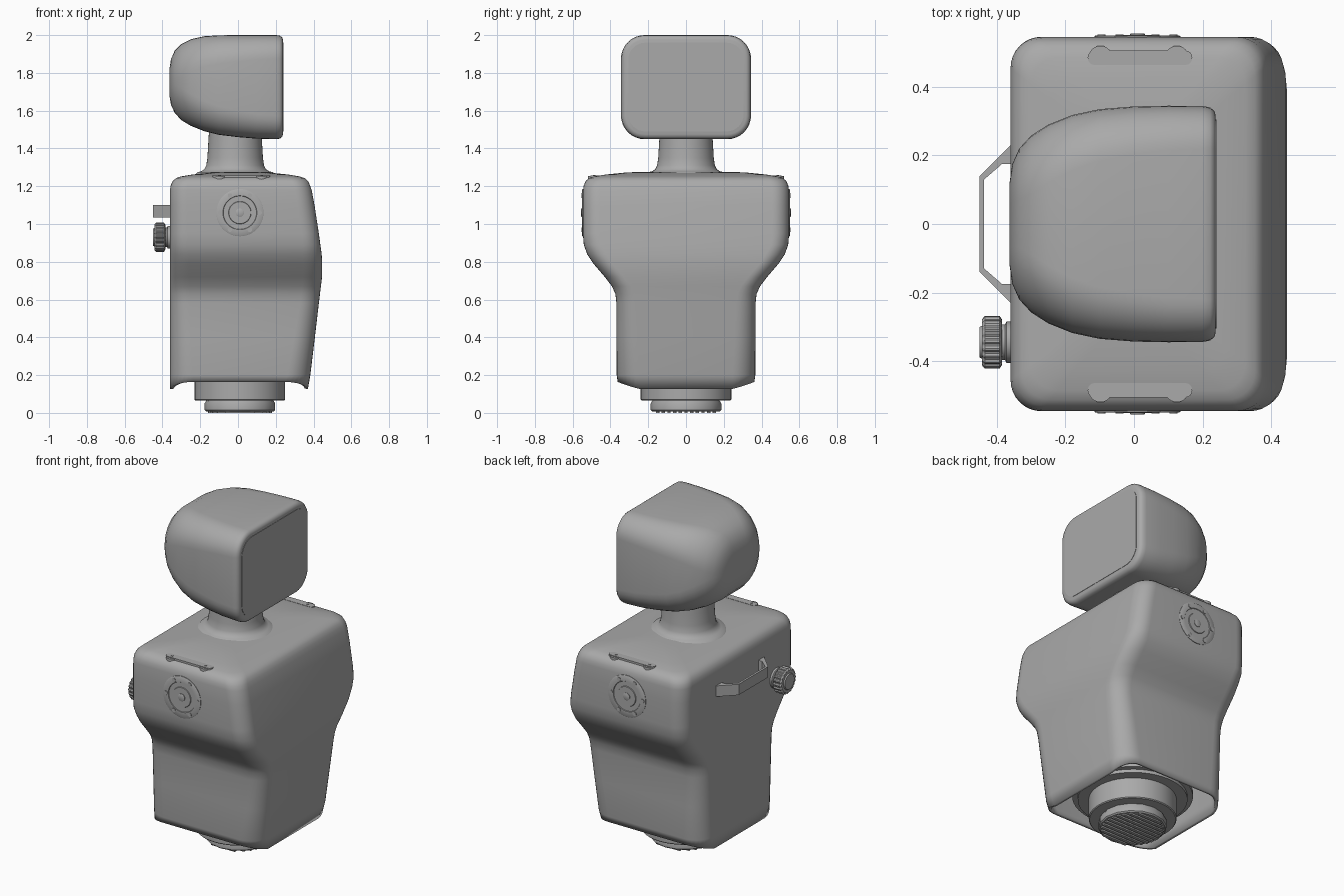
import bpy, bmesh, math
from mathutils import Matrix, Vector

if "Cube" in bpy.data.objects:
    bpy.data.objects.remove(bpy.data.objects["Cube"])

grey = bpy.data.materials.new("plain grey")
grey.use_nodes = True
grey.diffuse_color = (0.4, 0.4, 0.4, 1)
grey.node_tree.nodes["Principled BSDF"].inputs["Base Color"].default_value = (0.4, 0.4, 0.4, 1)


def finish(name, bm, angle=35):
    bmesh.ops.recalc_face_normals(bm, faces=bm.faces)
    mesh = bpy.data.meshes.new(name)
    bm.to_mesh(mesh)
    bm.free()
    obj = bpy.data.objects.new(name, mesh)
    bpy.context.collection.objects.link(obj)
    mesh.materials.append(grey)
    bpy.ops.object.select_all(action='DESELECT')
    obj.select_set(True)
    bpy.context.view_layer.objects.active = obj
    bpy.ops.object.shade_smooth_by_angle(angle=math.radians(angle))
    return obj


def rounded_rect(u0, u1, v0, v1, r, n=8):
    """Outline with n segments on each round corner."""
    pts = []
    corners = [(u1 - r, v1 - r), (u0 + r, v1 - r), (u0 + r, v0 + r), (u1 - r, v0 + r)]
    for k, (u, v) in enumerate(corners):
        for i in range(n + 1):
            a = math.pi / 2 * (k + i / n)
            pts.append((u + r * math.cos(a), v + r * math.sin(a)))
    return pts


def loft(bm, rings, cap_start=True, cap_end=True):
    rows = [[bm.verts.new(p) for p in ring] for ring in rings]
    n = len(rows[0])
    for a, b in zip(rows, rows[1:]):
        for i in range(n):
            bm.faces.new((a[i], a[(i + 1) % n], b[(i + 1) % n], b[i]))
    if cap_start:
        bm.faces.new(rows[0])
    if cap_end:
        bm.faces.new(rows[-1])


def turned(name, profile, origin, axis=(0, 0, 1), n=48, ribs=0):
    """Lathe (radius, height) pairs along an axis; ribs give a grip edge."""
    bm = bmesh.new()
    rings = []
    for r, h in profile:
        ring = []
        for i in range(n):
            a = math.tau * i / n
            rr = r * (0.93 if ribs and i % 4 > 1 else 1)
            ring.append((rr * math.cos(a), rr * math.sin(a), h))
        rings.append(ring)
    loft(bm, rings)
    turn = Vector((0, 0, 1)).rotation_difference(Vector(axis)).to_matrix().to_4x4()
    bm.transform(Matrix.Translation(origin) @ turn)
    return finish(name, bm)


def slab(name, outline, z0, z1):
    bm = bmesh.new()
    loft(bm, [[(x, y, z) for x, y in outline] for z in (z0, z1)])
    return finish(name, bm)


# Torso shell: front x, half width and corner radius at each height
BACK = -0.36
sections = [
    (0.10, .370, .362, .12), (0.20, .383, .367, .12), (0.40, .407, .368, .11),
    (0.58, .428, .368, .10), (0.63, .434, .374, .10), (0.67, .439, .392, .10),
    (0.72, .445, .430, .10), (0.79, .446, .490, .10), (0.84, .443, .523, .10),
    (0.89, .436, .541, .09), (0.95, .428, .546, .09), (1.10, .405, .546, .09),
    (1.18, .390, .545, .09),
]
rings = []
for z, x1, hy, r in sections:
    ring = []
    for x, y in rounded_rect(BACK, x1, -hy, hy, r):
        low = 0.095 + 0.07 * (y / 0.365) ** 2   # arched lower hem
        ring.append((x, y, low if z < 0.15 else z))
    rings.append(ring)
# Rolled shoulder edge and gently crowned top
for z, inset in [(1.205, .004), (1.227, .014), (1.243, .032), (1.252, .06),
                 (1.262, .12), (1.272, .22), (1.276, .30)]:
    outline = rounded_rect(BACK + inset, .385 - inset, -.545 + inset, .545 - inset,
                           max(.06, .09 - inset * .2))
    rings.append([(x, y, z) for x, y in outline])
bm = bmesh.new()
loft(bm, rings, cap_start=False)
torso = finish("torso_shell", bm, 50)
wall = torso.modifiers.new("wall", 'SOLIDIFY')
wall.thickness = 0.018
wall.offset = -1

# Neck with flared foot
turned("neck", [(.215, 1.26), (.20, 1.274), (.18, 1.279), (.163, 1.29), (.153, 1.31),
                (.147, 1.35), (.143, 1.42), (.138, 1.50)], (-.015, 0, 0))

# Head: x station, half width, bottom, top, corner radius
stations = [
    (.238, .318, 1.475, 1.975, .10), (.234, .330, 1.462, 1.988, .11),
    (.222, .340, 1.452, 1.997, .12), (.20, .344, 1.449, 2.0, .125),
    (.10, .345, 1.452, 2.0, .13), (0, .343, 1.46, 2.0, .14),
    (-.10, .335, 1.472, 1.999, .15), (-.18, .318, 1.492, 1.994, .16),
    (-.25, .29, 1.52, 1.978, .17), (-.30, .258, 1.55, 1.953, .17),
    (-.335, .22, 1.588, 1.918, .15), (-.355, .175, 1.632, 1.872, .11),
    (-.363, .12, 1.68, 1.82, .06),
]
bm = bmesh.new()
loft(bm, [[(x, y, z) for y, z in rounded_rect(-hy, hy, z0, z1, r)]
          for x, hy, z0, z1, r in stations])
finish("head", bm, 50)

# Flush face screen
bm = bmesh.new()
loft(bm, [[(x, y, z) for y, z in rounded_rect(-.305, .305, 1.49, 1.96, .09)]
          for x in (.23, .24)])
finish("face_screen", bm)

# Base under the open hem
CENTRE = (.01, 0, 0)
turned("base_floor", [(.33, .21), (.33, .235)], CENTRE)
turned("base_collar", [(.30, .19), (.30, .22)], CENTRE)
turned("base_drum", [(.235, .065), (.24, .07), (.24, .20)], CENTRE)
turned("base_foot", [(.18, .008), (.187, .015), (.187, .05), (.175, .07)], CENTRE, n=16)
for i in range(-5, 6):
    y = i * .03
    half = math.sqrt(.17 ** 2 - y * y)
    slab("foot_tread", rounded_rect(.01 - half, .01 + half, y - .009, y + .009, .004, 2), 0, .012)

# Rear carry handle
path = [(-.355, .235), (-.45, .14), (-.45, -.14), (-.355, -.235),
        (-.355, -.175), (-.385, -.175), (-.437, -.13), (-.437, .13),
        (-.385, .175), (-.355, .175)]
slab("carry_handle", path, 1.035, 1.10)

# Rear knob
KNOB = (BACK, -.345, .93)
turned("knob_stem", [(.06, -.01), (.06, .012), (.052, .016), (.052, .035)], KNOB, (-1, 0, 0))
turned("knob_grip", [(.066, .025), (.077, .032), (.077, .075), (.068, .083)], KNOB,
       (-1, 0, 0), n=80, ribs=1)
turned("knob_cap", [(.05, .08), (.045, .09)], KNOB, (-1, 0, 0))

for side in (-1, 1):
    # Shoulder joint cover with hub and bolts
    out = (0, side, 0)
    hub = (.01, side * .545, 1.06)
    turned("shoulder_cover", [(.125, -.01), (.125, .003), (.122, .005), (.09, .005),
                              (.088, .002), (.06, .002), (.058, .006)], hub, out)
    turned("shoulder_hub", [(.022, 0), (.022, .009), (.018, .011)], hub, out, n=24)
    for i in range(6):
        a = math.tau * i / 6
        bolt = (hub[0] + .105 * math.cos(a), hub[1], hub[2] + .105 * math.sin(a))
        turned("shoulder_bolt", [(.012, 0), (.012, .008)], bolt, out, n=12)
    # Slim grip bar on the shoulder top
    y = side * .485
    slab("shoulder_grip", rounded_rect(-.135, .17, y - .021, y + .021, .02, 4), 1.235, 1.257)
    for x in (-.098, .125):
        turned("grip_boss", [(.035, 1.225), (.035, 1.253)], (x, y, 0), n=24)
        turned("grip_screw", [(.007, 1.25), (.007, 1.26)], (x, y, 0), n=12)
